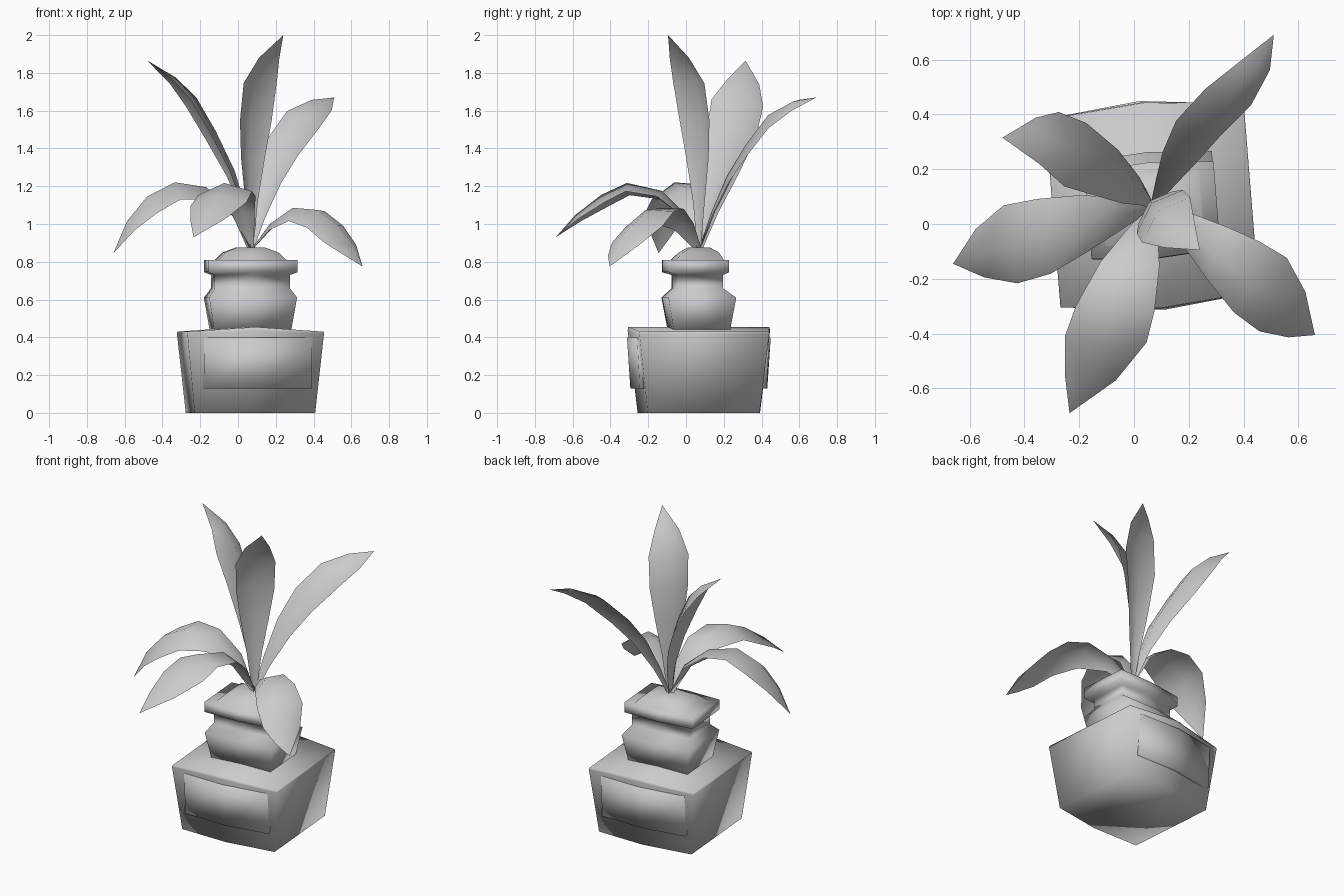
import bpy, bmesh, math
from mathutils import Vector, Matrix

if "Cube" in bpy.data.objects:
    bpy.data.objects.remove(bpy.data.objects["Cube"])

ROT = Matrix.Rotation(math.radians(4.6), 4, 'Z')
CENTRE = Vector((0.066, 0.068, 0))


def make_object(name, verts, faces, angle=40, closed=True):
    me = bpy.data.meshes.new(name)
    me.from_pydata([tuple(v) for v in verts], [], faces)
    if closed:
        bm = bmesh.new()
        bm.from_mesh(me)
        bmesh.ops.recalc_face_normals(bm, faces=bm.faces)
        bm.to_mesh(me)
        bm.free()
    ob = bpy.data.objects.new(name, me)
    bpy.context.collection.objects.link(ob)
    bpy.ops.object.select_all(action='DESELECT')
    bpy.context.view_layer.objects.active = ob
    ob.select_set(True)
    bpy.ops.object.shade_smooth_by_angle(angle=math.radians(angle))
    return ob


def place(x, y, z):
    return ROT @ Vector((x, y, z)) + CENTRE


def stacked(name, rings, angle=40):
    """Loft six-sided rings: (z, half x, half y, bulge, mid rise, y shift)."""
    verts, faces = [], []
    for z, a, b, bulge, rise, dy in rings:
        outline = [(-a, -b, z), (0, -b - bulge, z + rise), (a, -b, z),
                   (a, b, z), (0, b + bulge, z + rise), (-a, b, z)]
        verts += [place(x, y + dy, h) for x, y, h in outline]
    for r in range(len(rings) - 1):
        for i in range(6):
            j = (i + 1) % 6
            faces.append((r*6 + i, r*6 + j, r*6 + 6 + j, r*6 + 6 + i))
    for o in (0, (len(rings) - 1) * 6):      # caps
        faces += [(o, o + 1, o + 4, o + 5), (o + 1, o + 2, o + 3, o + 4)]
    return make_object(name, verts, faces, angle)


# tapered square base and the pot standing on it, softly shaded
stacked("base_box", [(0, 0.32, 0.297, 0.028, 0, 0),
                     (0.42, 0.363, 0.345, 0.033, 0.015, 0),
                     (0.43, 0.36, 0.342, 0.033, 0.025, 0)], 100)
stacked("pot", [(0.44, 0.205, 0.15, 0.012, 0, 0),
                (0.61, 0.233, 0.18, 0.015, 0, 0),
                (0.66, 0.20, 0.12, 0.012, 0, -0.008),
                (0.73, 0.20, 0.12, 0.012, 0, -0.008),
                (0.745, 0.236, 0.16, 0.015, 0, -0.018),
                (0.81, 0.236, 0.16, 0.015, 0, -0.018)], 100)
stacked("soil", [(0.80, 0.19, 0.135, 0.01, 0, -0.01),
                 (0.85, 0.14, 0.095, 0.01, 0, 0),
                 (0.875, 0.075, 0.05, 0.01, 0, 0)], 100)

# bowed panels on the front and back of the base
for name, s in (("front_panel", 1), ("back_panel", -1)):
    verts = []
    for z, end, mid in ((0.13, 0.338, 0.365), (0.40, 0.352, 0.383)):
        for x, y in ((-0.275, -end), (0.015, -mid), (0.30, -end),
                     (0.30, -0.30), (0.015, -0.30), (-0.275, -0.30)):
            verts.append(place(s * x, s * y, z))
    faces = [(i, (i + 1) % 6, 6 + (i + 1) % 6, 6 + i) for i in range(6)]
    faces += [(0, 1, 4, 5), (1, 2, 3, 4), (6, 7, 10, 11), (7, 8, 9, 10)]
    make_object(name, verts, faces, 100)

ROOT = Vector((0.07, 0.07, 0.86))
WIDTHS = (0.1, 0.38, 0.72, 0.96, 1.0, 0.62)


def leaf(name, half, across, spine):
    """Leaf blade along a spine, three vertices wide, arched over its midrib."""
    pts = [ROOT] + [Vector(p) for p in spine]
    d = Vector(across).normalized()
    if (pts[-1] - ROOT).cross(d).z < 0:
        d = -d
    verts, faces = [], []
    for i, w in enumerate(WIDTHS):
        n = (pts[i + 1] - pts[max(i - 1, 0)]).cross(d).normalized()
        side, arch = d * half * w, n * half * w
        verts += [pts[i] - side - arch * 0.12, pts[i] + arch * 0.26,
                  pts[i] + side - arch * 0.12]
    verts.append(pts[-1])
    for i in range(len(WIDTHS) - 1):
        for k in (i*3, i*3 + 1):
            faces.append((k, k + 3, k + 4, k + 1))
    tip = len(verts) - 1
    faces += [(tip - 3, tip, tip - 2), (tip - 2, tip, tip - 1)]
    make_object(name, verts, faces, 180, closed=False)


# three upright leaves
leaf("leaf_tall", 0.12, (0.17, 0.16, 0),
     [(0.068, 0.072, 1.12), (0.072, 0.068, 1.35), (0.085, 0.055, 1.55),
      (0.108, 0.025, 1.75), (0.16, -0.03, 1.885), (0.24, -0.095, 2.0)])
leaf("leaf_back_left", 0.138, (-0.02, 0.26, -0.04),
     [(0.03, 0.12, 1.07), (-0.04, 0.175, 1.27), (-0.15, 0.24, 1.48),
      (-0.25, 0.275, 1.65), (-0.345, 0.305, 1.76), (-0.48, 0.315, 1.865)])
leaf("leaf_back_right", 0.1, (0.15, -0.05, -0.08),
     [(0.11, 0.14, 1.05), (0.165, 0.235, 1.25), (0.235, 0.34, 1.41),
      (0.345, 0.455, 1.56), (0.445, 0.575, 1.635), (0.51, 0.69, 1.67)])

# three drooping leaves
leaf("leaf_left", 0.15, (0.05, -0.28, -0.08),
     [(-0.03, 0.045, 1.06), (-0.18, 0.0, 1.17), (-0.33, -0.05, 1.185),
      (-0.46, -0.08, 1.115), (-0.57, -0.11, 1.0), (-0.66, -0.145, 0.845)])
leaf("leaf_front", 0.15, (0.28, -0.02, 0.02),
     [(0.03, -0.02, 1.05), (-0.015, -0.14, 1.15), (-0.07, -0.31, 1.18),
      (-0.105, -0.43, 1.12), (-0.16, -0.57, 1.03), (-0.235, -0.69, 0.93)])
leaf("leaf_right", 0.15, (-0.1, -0.27, -0.09),
     [(0.18, -0.01, 0.99), (0.3, -0.11, 1.06), (0.415, -0.2, 1.04),
      (0.515, -0.265, 0.96), (0.6, -0.335, 0.87), (0.66, -0.405, 0.775)])
